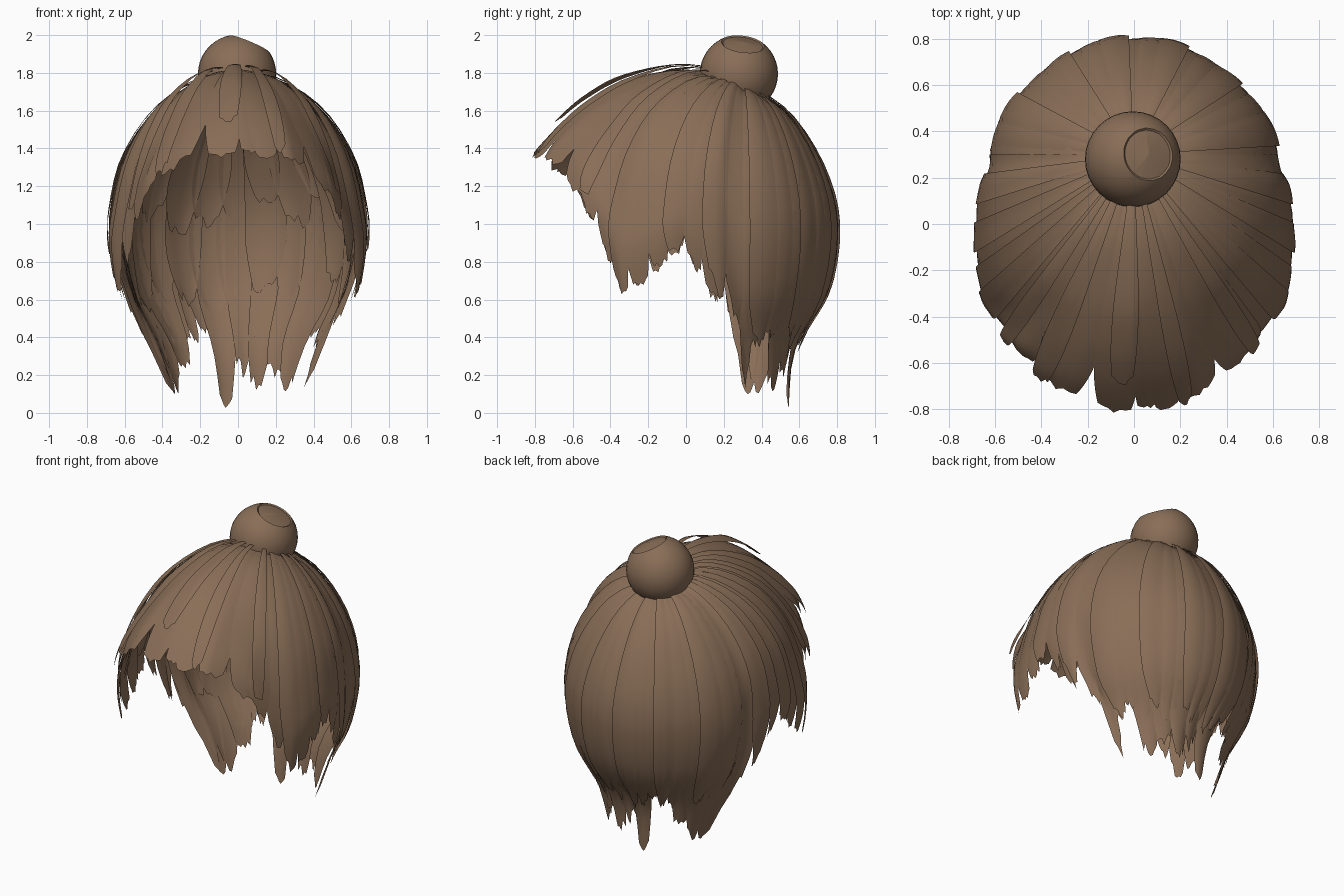
import bpy, bmesh, math, random
from mathutils import Vector

random.seed(7)
cube = bpy.data.objects.get("Cube")
if cube:
    bpy.data.objects.remove(cube)

brown = bpy.data.materials.new("hair_brown")
brown.use_nodes = True
COLOR = (0.25, 0.155, 0.095, 1)
brown.diffuse_color = COLOR
brown.node_tree.nodes["Principled BSDF"].inputs["Base Color"].default_value = COLOR

CROWN = Vector((0, 0.3, 0))
START = (0, 1.76)

# Strand profiles (distance from crown, height), keyed by angle from the back
PROFILES = {
    0: ((.25, 1.58), (.43, 1.3), (.51, 1.0), (.46, .65), (.28, .33), (.25, 0)),
    45: ((.27, 1.6), (.45, 1.32), (.53, 1.0), (.48, .65), (.34, .36), (.29, .08)),
    88: ((.3, 1.66), (.54, 1.36), (.63, 1.0), (.58, .65), (.46, .4), (.33, .05)),
    100: ((.23, 1.73), (.45, 1.58), (.61, 1.34), (.67, 1.05), (.66, .75), (.56, .4)),
    115: ((.25, 1.75), (.5, 1.6), (.68, 1.35), (.75, 1.1), (.76, .97), (.74, .84)),
    135: ((.3, 1.77), (.6, 1.61), (.8, 1.34), (.9, 1.0), (.92, .8), (.88, .57)),
    150: ((.33, 1.79), (.6, 1.67), (.78, 1.5), (.9, 1.36), (.97, 1.25), (1.0, 1.11)),
    165: ((.33, 1.81), (.6, 1.73), (.8, 1.62), (.93, 1.52), (1.02, 1.43), (1.09, 1.33)),
    180: ((.3, 1.82), (.6, 1.77), (.8, 1.67), (.94, 1.56), (1.04, 1.46), (1.13, 1.36)),
}
ANGLES = sorted(PROFILES)


def profile(deg):
    """Blend the two nearest profiles for an angle on either side."""
    deg = abs((deg + 180) % 360 - 180)
    hi = next(a for a in ANGLES[1:] if deg <= a)
    lo = ANGLES[ANGLES.index(hi) - 1]
    f = (deg - lo) / (hi - lo)
    pts = [Vector(a).lerp(Vector(b), f) for a, b in zip(PROFILES[lo], PROFILES[hi])]
    return [Vector(START)] + pts


def shell_point(deg, t, lift):
    """Point on the hair shell: t runs from crown to tip, lift moves it out."""
    p = profile(deg)
    x = min(max(t, 0), 1) * (len(p) - 1)
    i = min(int(x), len(p) - 2)
    f = x - i
    a, b = p[i], p[i + 1]
    before = p[i - 1] if i else a * 2 - b
    after = p[i + 2] if i + 2 < len(p) else b * 2 - a
    q = a + (b - before) * f / 2 + (before * 2 - a * 5 + b * 4 - after) * f * f / 2 \
        + (a * 3 - before - b * 3 + after) * f ** 3 / 2
    r = q.x + lift * min(1, t * 3)
    z = q.y + lift * max(0, 1 - t * 1.1)
    ang = math.radians(deg)
    return CROWN + Vector((r * math.sin(ang), r * math.cos(ang), z))


def add_lock(bm, deg, half, length, lift, taper, jag, cols=6, rows=18):
    """A curved ribbon that narrows into a ragged pointed end."""
    lean = random.uniform(-.3, .3)
    ends = [length * (1 - jag * (abs(2 * c / cols - 1 - lean) * .6 + random.random() * .7))
            for c in range(cols + 1)]
    grid = []
    for r in range(rows + 1):
        row = []
        for c in range(cols + 1):
            u = 2 * c / cols - 1
            t = ends[c] * r / rows
            s = max(0, (r / rows - taper) / (1 - taper))
            width = half * (1 - .45 * s ** 1.5)
            bulge = lift + half * .0006 * (1 - u * u + u / 2)
            row.append(bm.verts.new(shell_point(deg + u * width, t, bulge)))
        grid.append(row)
    for r in range(rows):
        for c in range(cols):
            bm.faces.new((grid[r][c], grid[r + 1][c], grid[r + 1][c + 1], grid[r][c + 1]))


def finish(name, bm, angle=40):
    mesh = bpy.data.meshes.new(name)
    bm.to_mesh(mesh)
    bm.free()
    ob = bpy.data.objects.new(name, mesh)
    bpy.context.collection.objects.link(ob)
    mesh.materials.append(brown)
    bpy.ops.object.select_all(action='DESELECT')
    ob.select_set(True)
    bpy.context.view_layer.objects.active = ob
    bpy.ops.object.shade_smooth_by_angle(angle=math.radians(angle))


def layer(name, first, last, count, lengths, lift, overlap=1.3, taper=.6, jag=.12):
    """A row of locks spread between two angles."""
    bm = bmesh.new()
    step = (last - first) / count
    for i in range(count):
        add_lock(bm, first + step * (i + .5), step * overlap / 2,
                 random.uniform(*lengths), lift + .008 * (i % 3), taper, jag)
    finish(name, bm)


def clumps(name, specs, lift, taper, jag):
    """Single locks given as angle, half width and length."""
    bm = bmesh.new()
    for deg, half, length in specs:
        add_lock(bm, deg, half, length, lift + random.uniform(-.004, .004), taper, jag)
    finish(name, bm)


# Outer hair over the back and both sides
layer("back_locks", -94, 94, 19, (.8, .87), -.014, 1.5, .85, .05)
for side, sign in (("left", 1), ("right", -1)):
    layer(side + "_nape_side_locks", sign * 84, sign * 106, 3, (.9, .98), -.014, 1.4, .8, .06)
    layer(side + "_side_locks", sign * 102, sign * 151, 8, (.97, 1.0), -.014, 1.4, .75, .06)

# Fringe clumps with deep notches between them
clumps("fringe_locks", ((210, 7, .98), (198.5, 9, 1), (184.5, 7, 1.03), (177, 4, .98),
                        (172, 5.5, 1.02), (163.5, 6.5, 1), (153, 7, .98)), -.006, .5, .07)

# Raised loose locks over the fringe
clumps("loose_fringe_locks", ((215, 3, .9), (203, 4, .95), (183, 5, .72), (168, 3, .95),
                              (148, 3, .9)), .03, .4, .08)

# Long pointed clumps hanging at the nape
clumps("nape_tails", ((-88, 14, 1), (-75, 15, 1), (-60, 13, .93), (-15, 14, 1.03), (6, 14, .92),
                      (24, 15, .97), (42, 14, .95), (58, 13, .99), (86, 10, .9)), -.018, .78, .06)

# Shorter locks lying underneath
layer("inner_back_locks", -100, 100, 11, (.66, .76), -.034, 1.5, .8, .08)
layer("inner_crown_locks", -110, 110, 11, (.42, .56), -.045, 1.5, .7, .1)
layer("inner_fringe_locks", 150, 210, 8, (.58, .68), -.025, 1.3, .6, .08)
for side, sign in (("left", 1), ("right", -1)):
    layer("inner_" + side + "_side_locks", sign * 108, sign * 152, 6, (.74, .86), -.034, 1.4, .7, .08)

# Bun with a flattened coil on its upper side
bm = bmesh.new()
bmesh.ops.create_uvsphere(bm, u_segments=32, v_segments=20, radius=.207)
normal = Vector((.38, .12, .9)).normalized()
cut = bmesh.ops.bisect_plane(bm, geom=bm.verts[:] + bm.edges[:] + bm.faces[:],
                             plane_co=normal * .172, plane_no=normal, clear_outer=True)
rim = [e for e in cut["geom_cut"] if isinstance(e, bmesh.types.BMEdge)]
cap = bmesh.ops.contextual_create(bm, geom=rim)["faces"]
bmesh.ops.inset_region(bm, faces=cap, thickness=.008, depth=-.006)
bmesh.ops.poke(bm, faces=cap, offset=.02)
bmesh.ops.translate(bm, verts=bm.verts, vec=(-.005, .28, 1.795))
finish("bun", bm, 30)
